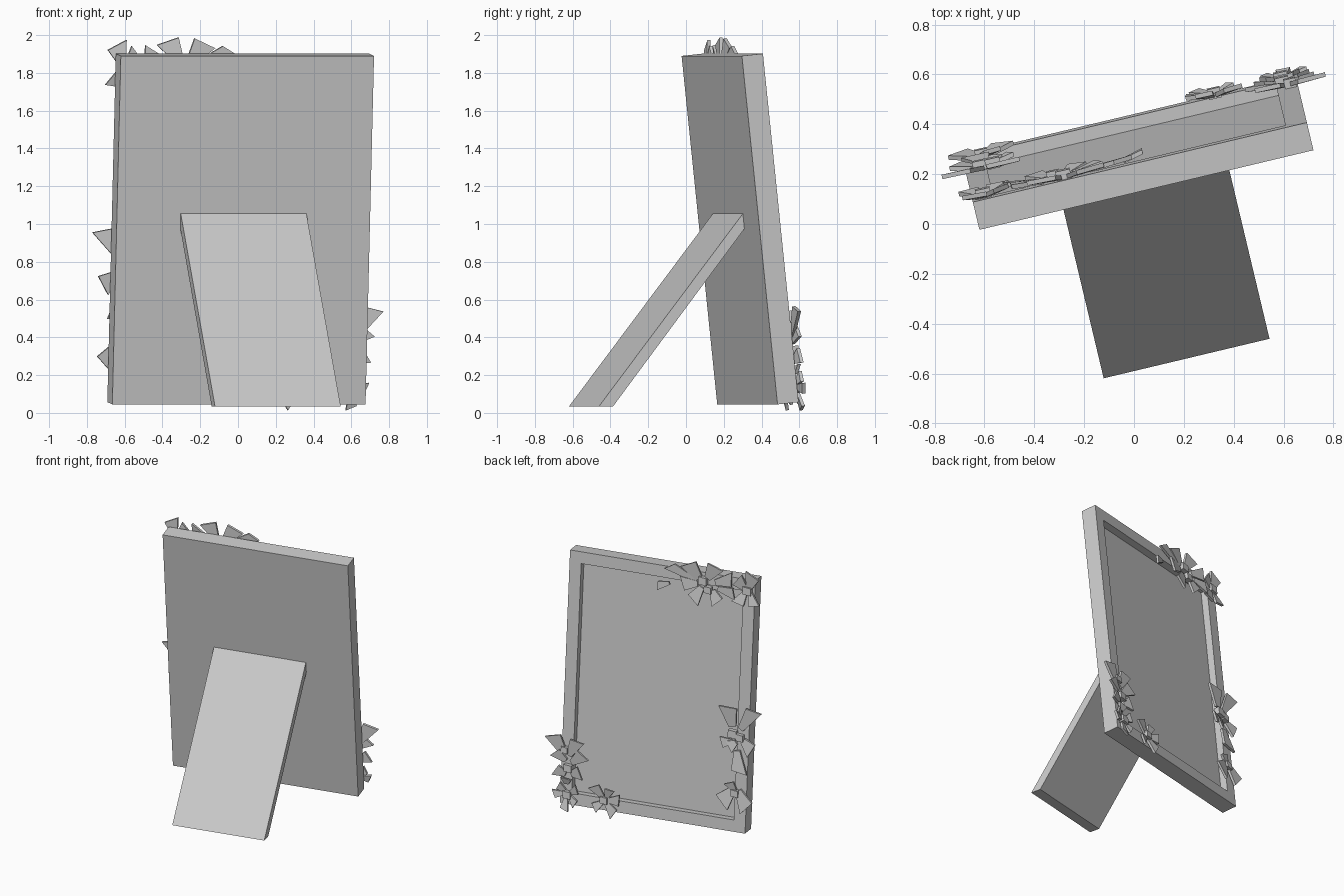
import bpy, bmesh, math
from mathutils import Matrix, Vector

if "Cube" in bpy.data.objects:
    bpy.data.objects.remove(bpy.data.objects["Cube"])

YAW = Matrix.Rotation(math.radians(13.4), 4, 'Z')
STAND_M = Matrix.Translation((0.005, 0.325, 0)) @ YAW
FRAME_M = Matrix.Translation((0.005, 0.325, 0.045)) @ YAW @ Matrix.Rotation(math.radians(6), 4, 'X')
W, H, T = 0.689, 1.855, 0.115      # half width, height, thickness
BORDER, DEPTH = 0.122, 0.053


def finish(bm, name, matrix):
    bmesh.ops.recalc_face_normals(bm, faces=bm.faces)
    me = bpy.data.meshes.new(name)
    bm.to_mesh(me)
    bm.free()
    ob = bpy.data.objects.new(name, me)
    ob.matrix_world = matrix
    bpy.context.collection.objects.link(ob)
    return ob


def prism(bm, pts, offset):
    """Closed solid from a polygon swept along an offset."""
    lo = [bm.verts.new(p) for p in pts]
    hi = [bm.verts.new(Vector(p) + Vector(offset)) for p in pts]
    bm.faces.new(lo)
    bm.faces.new(hi[::-1])
    for i in range(len(pts)):
        j = (i + 1) % len(pts)
        bm.faces.new((lo[i], hi[i], hi[j], lo[j]))


# Frame: slab with the picture recess inset into its +y face
bm = bmesh.new()
prism(bm, [(-W, 0, 0), (W, 0, 0), (W, 0, H), (-W, 0, H)], (0, T, 0))
bmesh.ops.recalc_face_normals(bm, faces=bm.faces)
front = max(bm.faces, key=lambda f: f.calc_center_median().y)
bmesh.ops.inset_region(bm, faces=[front], thickness=BORDER)
ext = bmesh.ops.extrude_discrete_faces(bm, faces=[front])['faces']
bmesh.ops.translate(bm, verts=ext[0].verts, vec=(0, -DEPTH, 0))
finish(bm, "picture_frame", FRAME_M)

# Easel leg: slanted board meeting the back of the frame
bm = bmesh.new()
prism(bm, [(-0.342, y, z) for y, z in
           [(-0.889, 0.035), (-0.812, 0.035), (-0.09, 0.985), (-0.085, 1.055), (-0.106, 1.055)]],
      (0.684, 0, 0))
finish(bm, "easel_leg", STAND_M)


def petal(bm, base, tip, width, side):
    """Thin wedge, narrow at the base, with a slanted outer edge."""
    b, t = Vector(base), Vector(tip)
    d = t - b
    p = Vector((-d.y, d.x)).normalized() * width * side
    flat = [(b - p * .2, .116), (b + p * .2, .116),
            (b + d + p * .5, .133), (b + d * .78 - p * .5, .133)]
    prism(bm, [(v.x, y, v.y) for v, y in flat], (0, 0.018, 0))


def flower(name, centers, petals):
    bm = bmesh.new()
    for i, (bx, bz, tx, tz, w) in enumerate(petals):
        petal(bm, (bx, bz), (tx, tz), w, 1 if i % 2 else -1)
    for x, z, r in centers:
        prism(bm, [(x - r, .11, z - r), (x + r, .11, z - r * .8),
                   (x + r, .11, z + r), (x - r, .11, z + r * .8)], (0, 0.042, 0))
    finish(bm, name, FRAME_M)


# Blossoms: centre blocks (x, z, half size) and petals (base, tip, width)
flower("top_flowers", [(-.31, 1.80, .03), (-.35, 1.74, .026)], [
    (-.28, 1.81, -.19, 1.92, .12), (-.34, 1.82, -.41, 1.93, .12),
    (-.26, 1.79, -.04, 1.88, .07), (-.27, 1.77, -.15, 1.76, .10),
    (-.30, 1.75, -.24, 1.64, .10), (-.38, 1.74, -.43, 1.65, .10),
    (-.40, 1.80, -.54, 1.85, .10), (-.42, 1.76, -.56, 1.74, .08),
    (-.06, 1.74, .03, 1.71, .06)])
flower("corner_flower", [(-.64, 1.78, .03)], [
    (-.65, 1.80, -.68, 1.91, .11), (-.62, 1.79, -.56, 1.86, .10),
    (-.66, 1.76, -.70, 1.67, .08), (-.62, 1.76, -.57, 1.67, .09)])
flower("side_flowers", [(-.575, .72, .03), (-.63, .70, .026), (-.61, .29, .026)], [
    (-.57, .77, -.53, .93, .13), (-.63, .76, -.74, .93, .11),
    (-.60, .66, -.55, .62, .09), (-.65, .68, -.73, .61, .11),
    (-.61, .60, -.64, .43, .11), (-.57, .66, -.49, .65, .08),
    (-.59, .31, -.51, .20, .13), (-.63, .31, -.71, .18, .12),
    (-.61, .30, -.56, .37, .07)])
flower("lower_corner_flowers", [(.63, .075, .028), (.63, .27, .028), (.66, .40, .024)], [
    (.66, .36, .76, .51, .11), (.63, .36, .56, .49, .10),
    (.65, .32, .74, .38, .08), (.61, .31, .51, .39, .10),
    (.65, .22, .73, .25, .09), (.61, .23, .53, .25, .10),
    (.64, .15, .64, .20, .08), (.65, .08, .735, .07, .06),
    (.64, .05, .645, -.045, .06), (.61, .06, .56, .01, .06),
    (.61, .09, .55, .13, .07), (.65, .10, .70, .14, .06)])
flower("bottom_flower", [(.355, .08, .026)], [
    (.37, .10, .44, .18, .08), (.34, .10, .31, .17, .07),
    (.33, .08, .23, .10, .08), (.34, .06, .27, -.02, .08),
    (.37, .06, .43, .01, .07)])
